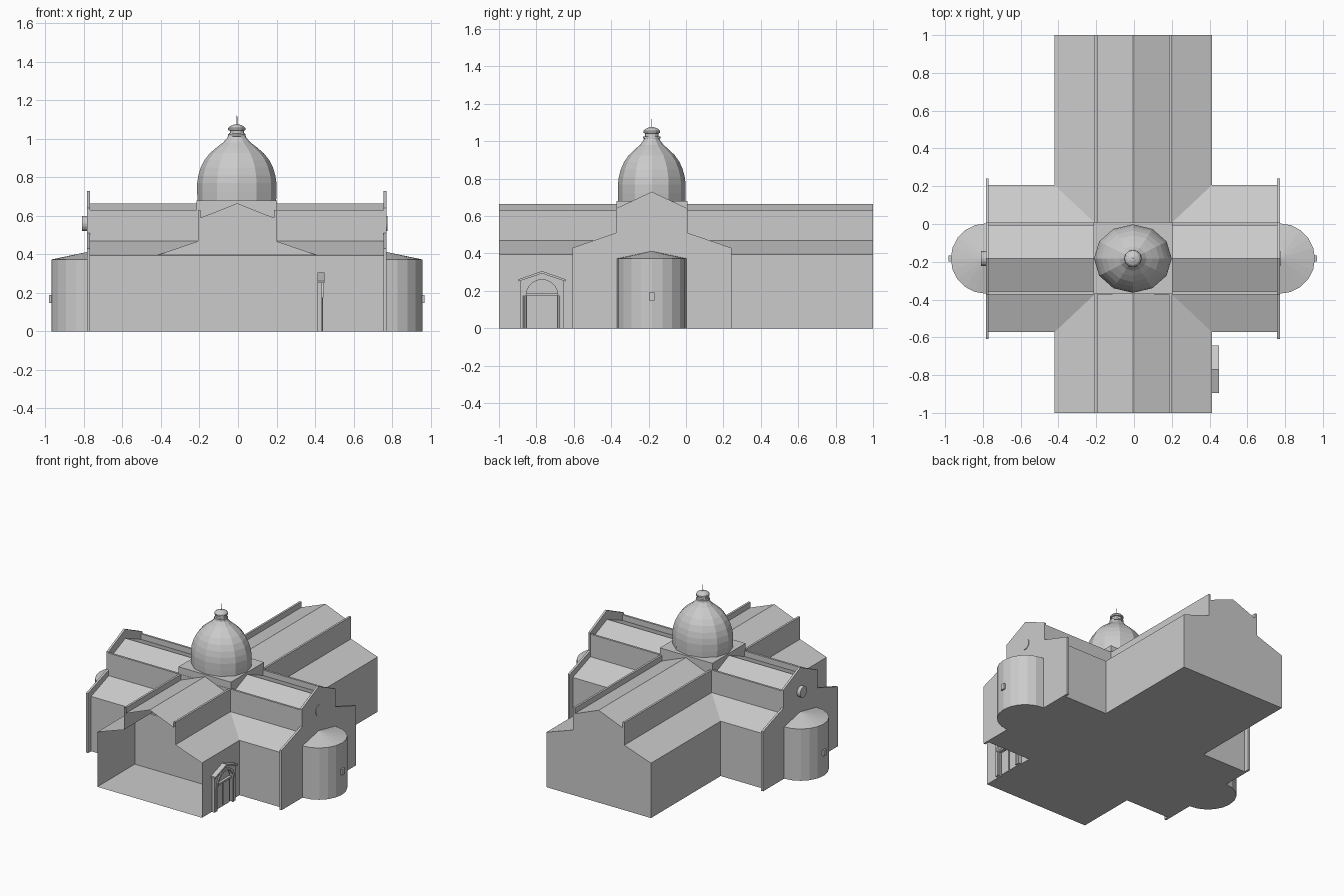
import bpy, bmesh, math

cube = bpy.data.objects.get("Cube")
if cube:
    bpy.data.objects.remove(cube, do_unlink=True)

stone = bpy.data.materials.new("pale_grey_stone")
stone.use_nodes = True
grey = (0.6, 0.6, 0.6, 1)
stone.diffuse_color = grey
stone.node_tree.nodes["Principled BSDF"].inputs["Base Color"].default_value = grey

CX, CY = -0.006, -0.183      # centre of the crossing
END = 0.765                  # transept half length


def finish(name, bm):
    bmesh.ops.recalc_face_normals(bm, faces=bm.faces)
    mesh = bpy.data.meshes.new(name)
    bm.to_mesh(mesh)
    bm.free()
    mesh.materials.append(stone)
    obj = bpy.data.objects.new(name, mesh)
    bpy.context.collection.objects.link(obj)
    return obj


def prism(name, profile, axis, start, end, capped=True):
    """Extrude a (horizontal, z) profile along x or y."""
    bm = bmesh.new()
    rings = []
    for t in (start, end):
        rings.append([bm.verts.new((t, u, z) if axis == "x" else (u, t, z))
                      for u, z in profile])
    a, b = rings
    n = len(profile)
    for i in range(n):
        j = (i + 1) % n
        bm.faces.new((a[i], a[j], b[j], b[i]))
    if capped:
        bm.faces.new(a)
        bm.faces.new(b)
    return finish(name, bm)


def lathe(name, profile, sides, centre, scale=(1, 1)):
    """Revolve a (radius, z) profile about a vertical axis."""
    bm = bmesh.new()
    rings = []
    for r, z in profile:
        rings.append([bm.verts.new((centre[0] + r * scale[0] * math.cos(k * math.tau / sides),
                                    centre[1] + r * scale[1] * math.sin(k * math.tau / sides), z))
                      for k in range(sides)])
    for a, b in zip(rings, rings[1:]):
        for k in range(sides):
            j = (k + 1) % sides
            bm.faces.new((a[k], a[j], b[j], b[k]))
    bm.faces.new(rings[0])
    bm.faces.new(rings[-1])
    return finish(name, bm)


def box(name, x, y, z):
    return prism(name, [(y[0], z[0]), (y[1], z[0]), (y[1], z[1]), (y[0], z[1])], "x", *x)


def mirrored(half, centre):
    """Complete a left half profile whose last point is on the centre line."""
    left = [(centre - u, z) for u, z in half]
    right = [(centre + u, z) for u, z in half[-2::-1]]
    return left + right


def hall(outer, inner):
    """Aisle, clerestory wall, low parapet and sunken ridged roof."""
    return [(outer, 0), (outer, 0.395), (inner, 0.468), (inner, 0.63),
            (inner - 0.015, 0.63), (inner - 0.015, 0.59), (0, 0.665)]


def arc(centre, z, radius, a0, a1, steps):
    return [(centre + radius * math.cos(a0 + (a1 - a0) * i / steps),
             z + radius * math.sin(a0 + (a1 - a0) * i / steps)) for i in range(steps + 1)]


# Nave: closed behind, open-ended shell in front
nave = mirrored(hall(0.417, 0.205), CX + 0.002)
prism("nave", nave, "y", CY - 0.385, 1)
prism("open_front_bay", nave, "y", -1, CY - 0.385, capped=False)

# Transept with taller end walls
prism("transept", mirrored(hall(0.39, 0.19), CY), "x", CX - END, CX + END)
gable = mirrored([(0.425, 0), (0.425, 0.43), (0.192, 0.51), (0.192, 0.64), (0, 0.73)], CY)

for side, label in ((1, "left"), (-1, "right")):
    wall = CX + side * (END + 0.013)
    prism(label + "_end_wall", gable, "x", CX + side * (END - 0.002), wall)

    # Half-round apse with a shallow half-cone roof
    bm = bmesh.new()
    rim = arc(0, CY, 0.186, -math.pi / 2, math.pi / 2, 10)
    low = [bm.verts.new((wall + side * u, v, 0)) for u, v in rim]
    top = [bm.verts.new((wall + side * u, v, 0.373)) for u, v in rim]
    peak = bm.verts.new((wall, CY, 0.412))
    for i in range(len(rim) - 1):
        bm.faces.new((low[i], low[i + 1], top[i + 1], top[i]))
        bm.faces.new((top[i], top[i + 1], peak))
    bm.faces.new(low)
    finish(label + "_apse", bm)

    # Windows
    tip = wall + side * 0.18
    box(label + "_apse_window", (tip, tip + side * 0.017),
        (CY - 0.015, CY + 0.015), (0.148, 0.19))
    depth = 0.004 if side > 0 else 0.025
    prism(label + "_round_window", arc(CY, 0.56, 0.039, 0, math.tau * 15 / 16, 15),
          "x", wall - side * 0.005, wall + side * depth)

# Crossing block and dome
box("dome_base", (CX - 0.209, CX + 0.209), (CY - 0.188, CY + 0.19), (0.4, 0.68))
lathe("dome", [(0.204, 0.67), (0.206, 0.72), (0.206, 0.77), (0.2, 0.81), (0.188, 0.85),
               (0.168, 0.89), (0.14, 0.925), (0.105, 0.955), (0.072, 0.98),
               (0.05, 1.005), (0.04, 1.03)],
      12, (CX, CY), (1, 0.88))
lathe("lantern", [(0.036, 1.0), (0.036, 1.012), (0.046, 1.014), (0.046, 1.024), (0.036, 1.027),
                  (0.036, 1.042), (0.045, 1.045), (0.045, 1.055), (0.034, 1.066), (0.012, 1.075)],
      12, (CX, CY))
lathe("finial", [(0.003, 1.07), (0.002, 1.12)], 6, (CX, CY))

# Side portal: arched surround, pediment, doors
DY, DX = -0.77, CX + 0.418
outer = [(DY + 0.118, 0), (DY + 0.118, 0.255), (DY, 0.295), (DY - 0.118, 0.255), (DY - 0.118, 0)]
inner = [(DY - 0.09, 0)] + arc(DY, 0.175, 0.09, math.pi, 0, 10) + [(DY + 0.09, 0)]
prism("portal_surround", outer + inner, "x", DX, DX + 0.024)
prism("portal_pediment", [(DY - 0.126, 0.25), (DY - 0.126, 0.262), (DY, 0.306),
                          (DY + 0.126, 0.262), (DY + 0.126, 0.25), (DY, 0.293)],
      "x", DX, DX + 0.037)
ring = arc(DY, 0.175, 0.1, 0, math.pi, 10) + arc(DY, 0.175, 0.085, math.pi, 0, 10)
prism("portal_arch", ring, "x", DX, DX + 0.032)
box("portal_lintel", (DX, DX + 0.02), (DY - 0.09, DY + 0.09), (0.175, 0.187))
for s, label in ((1, "back"), (-1, "front")):
    lathe(label + "_portal_column", [(0.009, 0), (0.009, 0.175)], 8, (DX + 0.02, DY + s * 0.093))
    ys = sorted((DY + s * 0.006, DY + s * 0.075))
    box(label + "_door_leaf", (DX, DX + 0.008), ys, (0, 0.165))
